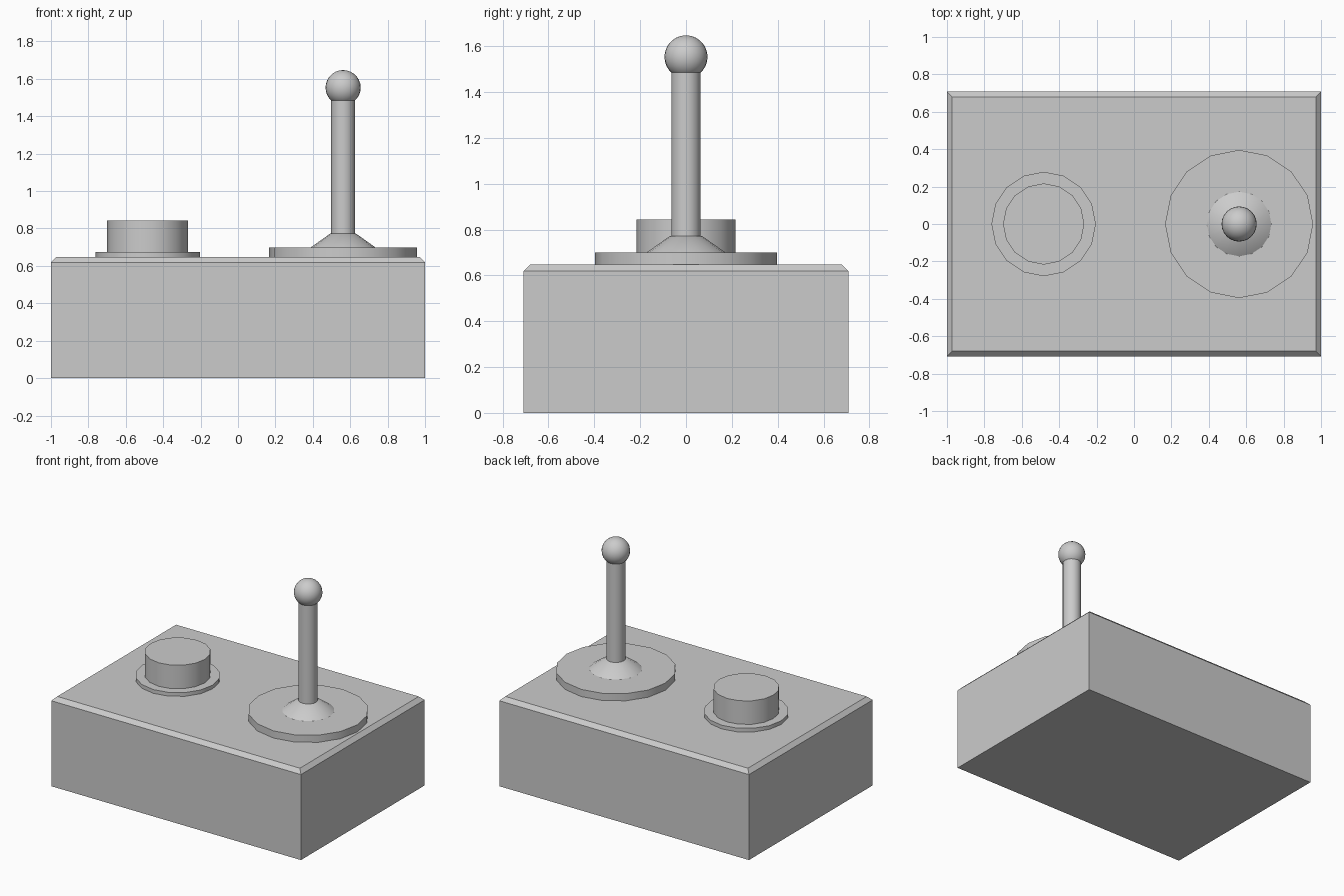
import bpy, bmesh, math

if "Cube" in bpy.data.objects:
    bpy.data.objects.remove(bpy.data.objects["Cube"])


def finish(name, bm):
    mesh = bpy.data.meshes.new(name)
    bmesh.ops.recalc_face_normals(bm, faces=bm.faces[:])
    bm.to_mesh(mesh)
    bm.free()
    obj = bpy.data.objects.new(name, mesh)
    bpy.context.collection.objects.link(obj)
    return obj


def smooth(obj):
    bpy.ops.object.select_all(action='DESELECT')
    obj.select_set(True)
    bpy.context.view_layer.objects.active = obj
    bpy.ops.object.shade_smooth_by_angle(angle=math.radians(40))


def round_part(name, x, z0, z1, r0, r1=None, sides=16):
    """Capped upright cylinder or cone between heights z0 and z1."""
    bm = bmesh.new()
    bmesh.ops.create_cone(bm, cap_ends=True, segments=sides, radius1=r0,
                          radius2=r0 if r1 is None else r1, depth=z1 - z0)
    bmesh.ops.translate(bm, verts=bm.verts[:], vec=(x, 0, (z0 + z1) / 2))
    obj = finish(name, bm)
    smooth(obj)
    return obj


# Housing: box with a chamfered top rim
TOP, CHAMFER = 0.647, 0.028
bm = bmesh.new()
bmesh.ops.create_cube(bm, size=1)
bmesh.ops.scale(bm, verts=bm.verts[:], vec=(2, 1.416, TOP))
bmesh.ops.translate(bm, verts=bm.verts[:], vec=(0, 0, TOP / 2))
rim = [e for e in bm.edges if all(v.co.z > TOP - 0.01 for v in e.verts)]
bmesh.ops.bevel(bm, geom=rim, offset=CHAMFER, segments=1, affect='EDGES')
finish("housing", bm)

# Push button: collar and cap
BUTTON_X = -0.483
round_part("button_collar", BUTTON_X, TOP - 0.01, 0.674, 0.279)
round_part("button_cap", BUTTON_X, 0.66, 0.844, 0.217)

# Joystick: base disc, conical boot, shaft and ball
STICK_X = 0.562
round_part("stick_base_disc", STICK_X, TOP - 0.01, 0.699, 0.396)
round_part("stick_boot", STICK_X, 0.698, 0.772, 0.174, 0.07)
round_part("stick_shaft", STICK_X, 0.76, 1.51, 0.064)

bm = bmesh.new()
bmesh.ops.create_uvsphere(bm, u_segments=24, v_segments=14, radius=0.094)
bmesh.ops.translate(bm, verts=bm.verts[:], vec=(STICK_X, 0, 1.553))
smooth(finish("stick_ball", bm))
